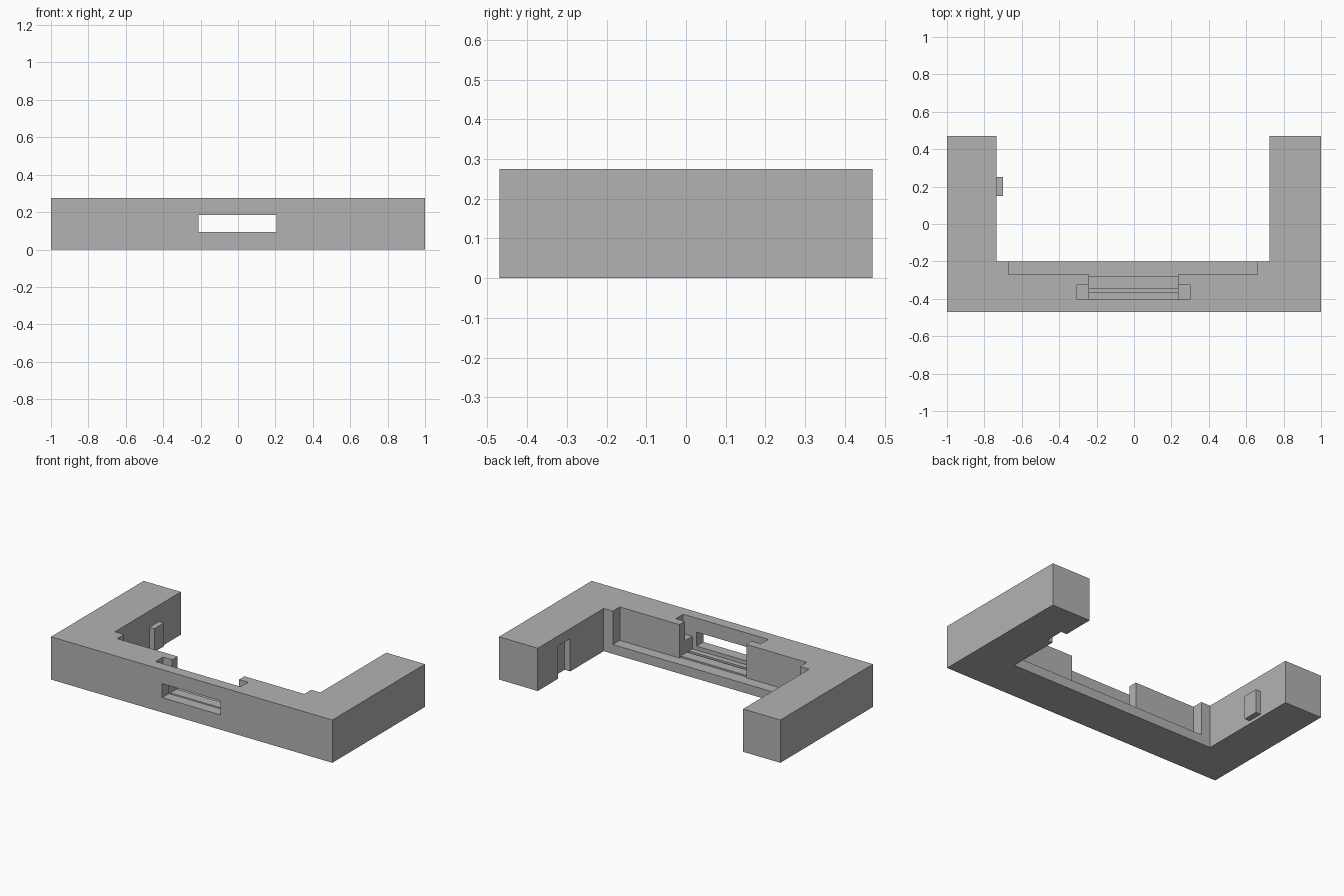
import bpy
import bmesh

if "Cube" in bpy.data.objects:
    bpy.data.objects.remove(bpy.data.objects["Cube"], do_unlink=True)

HEIGHT = 0.275
ABOVE = HEIGHT + 0.1

grey = bpy.data.materials.new("plain grey")
grey.use_nodes = True
colour = (0.45, 0.45, 0.45, 1)
grey.diffuse_color = colour
grey.node_tree.nodes["Principled BSDF"].inputs["Base Color"].default_value = colour


def prism(name, outline, z0, z1):
    """Extrude a flat outline from z0 up to z1."""
    bm = bmesh.new()
    face = bm.faces.new([bm.verts.new((x, y, z0)) for x, y in outline])
    grown = bmesh.ops.extrude_face_region(bm, geom=[face])["geom"]
    verts = [v for v in grown if isinstance(v, bmesh.types.BMVert)]
    bmesh.ops.translate(bm, verts=verts, vec=(0, 0, z1 - z0))
    bmesh.ops.recalc_face_normals(bm, faces=bm.faces)
    mesh = bpy.data.meshes.new(name)
    bm.to_mesh(mesh)
    bm.free()
    mesh.materials.append(grey)
    obj = bpy.data.objects.new(name, mesh)
    bpy.context.collection.objects.link(obj)
    return obj


def box(name, xs, ys, zs):
    (x0, x1), (y0, y1) = xs, ys
    return prism(name, [(x0, y0), (x1, y0), (x1, y1), (x0, y1)], *zs)


def cut(target, name, xs, ys, zs):
    """Carve a box out of the target and discard the cutter."""
    cutter = box(name, xs, ys, zs)
    cutter.hide_render = True
    mod = target.modifiers.new(name, 'BOOLEAN')
    mod.operation = 'DIFFERENCE'
    mod.solver = 'EXACT'
    mod.object = cutter
    bpy.context.view_layer.objects.active = target
    bpy.ops.object.modifier_apply(modifier=name)
    bpy.data.objects.remove(cutter, do_unlink=True)


# U-shaped frame
frame = prism("frame", [(-1, -0.47), (1, -0.47), (1, 0.47), (0.725, 0.47),
                        (0.725, -0.2), (-0.735, -0.2), (-0.735, 0.47), (-1, 0.47)],
              0, HEIGHT)

# Wide recess along the inner side of the crossbar
cut(frame, "recess", (-0.67, 0.66), (-0.27, -0.1), (0.06, ABOVE))

# Central pocket with a groove in its floor
slot = (-0.24, 0.235)
cut(frame, "pocket_step", slot, (-0.28, -0.25), (0.06, ABOVE))
cut(frame, "pocket", slot, (-0.4, -0.26), (0.07, ABOVE))
cut(frame, "floor_groove", slot, (-0.365, -0.345), (0.05, 0.2))

# Side wings of the pocket
cut(frame, "pocket_wings", (-0.305, 0.3), (-0.4, -0.325), (0.15, ABOVE))

# Window through the front wall
cut(frame, "window", (-0.21, 0.205), (-0.6, -0.38), (0.095, 0.185))

# Socket in the left arm, open underneath
cut(frame, "socket", (0.6, 0.765), (0.14, 0.265), (-0.1, 0.21))

# Locating peg on the right arm
box("peg", (-0.75, -0.7), (0.15, 0.25), (0.02, 0.17))
